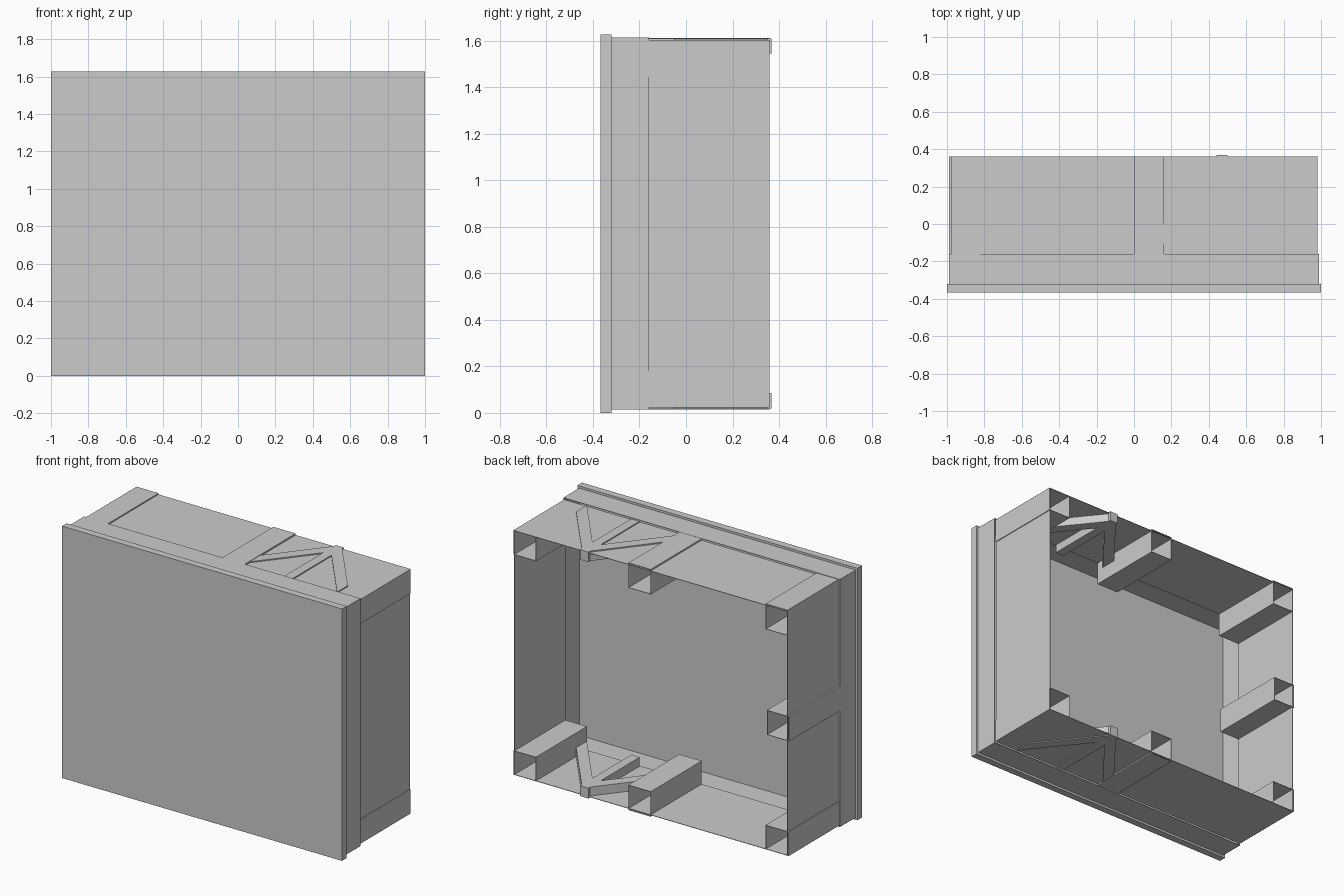
import bpy, bmesh

if "Cube" in bpy.data.objects:
    bpy.data.objects.remove(bpy.data.objects["Cube"])


def finish(name, bm):
    bmesh.ops.recalc_face_normals(bm, faces=bm.faces)
    mesh = bpy.data.meshes.new(name)
    bm.to_mesh(mesh)
    bm.free()
    obj = bpy.data.objects.new(name, mesh)
    bpy.context.collection.objects.link(obj)
    return obj


def prism(name, outline, z0, z1):
    """Solid from an xy outline between two heights."""
    bm = bmesh.new()
    low = [bm.verts.new((x, y, z0)) for x, y in outline]
    high = [bm.verts.new((x, y, z1)) for x, y in outline]
    bm.faces.new(low)
    bm.faces.new(high)
    n = len(outline)
    for i in range(n):
        j = (i + 1) % n
        bm.faces.new((low[i], low[j], high[j], high[i]))
    return finish(name, bm)


def box(name, x0, x1, y0, y1, z0, z1):
    return prism(name, [(x0, y0), (x1, y0), (x1, y1), (x0, y1)], z0, z1)


def sleeve(name, x0, x1, y0, y1, z0, z1, t=0.003):
    """Thin rectangular tube running along y, open at both ends."""
    bm = bmesh.new()
    loops = []
    for inset, y in ((0, y0), (0, y1), (t, y1), (t, y0)):
        a, b, c, d = x0 + inset, x1 - inset, z0 + inset, z1 - inset
        loops.append([bm.verts.new((x, y, z))
                      for x, z in ((a, c), (b, c), (b, d), (a, d))])
    for k in range(4):
        p, q = loops[k], loops[(k + 1) % 4]
        for i in range(4):
            j = (i + 1) % 4
            bm.faces.new((p[i], p[j], q[j], q[i]))
    return finish(name, bm)


FRONT, BACK = -0.16, 0.36

# Front panel and stepped casing
box("front_panel", -1, 1, -0.367, -0.32, 0, 1.627)
sleeve("front_collar", -0.988, 0.988, -0.32, FRONT, 0.014, 1.613)
sleeve("rear_shell", -0.977, 0.977, FRONT, BACK, 0.024, 1.602)

# Square tubes in the corners
sleeve("corner_tube_top_left", -0.977, -0.82, FRONT, BACK, 1.445, 1.61)
sleeve("corner_tube_bottom_left", -0.985, -0.82, FRONT, BACK, 0.024, 0.18)
sleeve("corner_tube_top_right", 0.82, 0.982, FRONT, BACK, 1.445, 1.602)
sleeve("corner_tube_bottom_right", 0.82, 0.982, FRONT, BACK, 0.024, 0.18)

# Square tubes midway along the sides
sleeve("middle_tube_left", -0.988, -0.83, FRONT, BACK, 0.765, 0.925)
sleeve("middle_tube_top", 0, 0.16, FRONT, BACK, 1.45, 1.612)
sleeve("middle_tube_bottom", 0, 0.16, FRONT, BACK, 0.015, 0.177)

# Three-armed braces on the top and bottom
for side, z0, z1 in (("top", 1.545, 1.609), ("bottom", 0.018, 0.085)):
    box("brace_post_" + side, 0.44, 0.50, -0.155, 0.368, z0, z1)
    for hand, inner, outer in (("left", 0.44, 0.16), ("right", 0.50, 0.82)):
        drop = 1.25 * abs(outer - inner)
        prism(f"brace_arm_{hand}_{side}",
              [(inner, 0.24), (inner, 0.35),
               (outer, 0.35 - drop), (outer, 0.24 - drop)], z0, z1)
